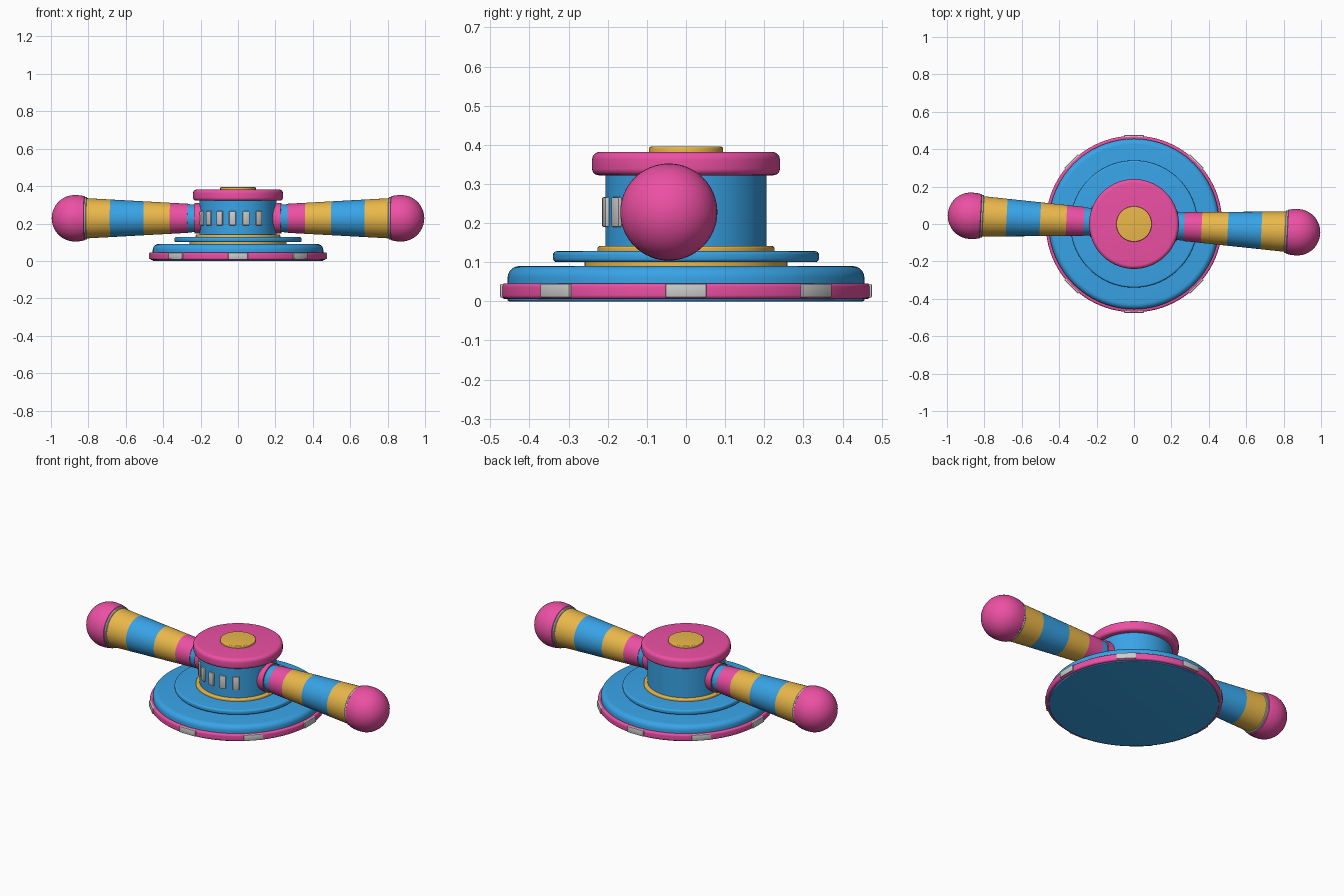
import bpy, bmesh
from math import sin, cos, pi, radians, atan2
from mathutils import Matrix, Vector

if "Cube" in bpy.data.objects:
    bpy.data.objects.remove(bpy.data.objects["Cube"])

COL = {"pink": (0.84, 0.08, 0.37, 1), "blue": (0.04, 0.37, 0.80, 1),
       "yellow": (0.83, 0.48, 0.07, 1)}
MATS = {}
for key, rgba in COL.items():
    MATS[key] = bpy.data.materials.new(key)
    MATS[key].diffuse_color = rgba


def finish(bm, name, colour, matrix):
    bmesh.ops.recalc_face_normals(bm, faces=bm.faces)
    mesh = bpy.data.meshes.new(name)
    bm.to_mesh(mesh)
    bm.free()
    ob = bpy.data.objects.new(name, mesh)
    bpy.context.collection.objects.link(ob)
    ob.matrix_world = matrix
    if colour:
        mesh.materials.append(MATS[colour])
    bpy.context.view_layer.objects.active = ob
    bpy.ops.object.select_all(action='DESELECT')
    ob.select_set(True)
    bpy.ops.object.shade_smooth_by_angle(angle=radians(35))
    return ob


def lathe(name, profile, colour, matrix=Matrix(), n=96):
    """Closed solid of revolution around local z from (radius, z) points."""
    bm = bmesh.new()
    rings = [[bm.verts.new((r * cos(2 * pi * i / n), r * sin(2 * pi * i / n), z))
              for i in range(n)] for r, z in profile]
    for a, b in zip(rings, rings[1:]):
        for i in range(n):
            j = (i + 1) % n
            bm.faces.new((a[i], a[j], b[j], b[i]))
    bm.faces.new(rings[0][::-1])
    bm.faces.new(rings[-1])
    return finish(bm, name, colour, matrix)


def disc(name, r, z0, z1, colour, bottom=0.0, top=0.0):
    """Disc with rounded lower and upper rims."""
    arc = [radians(15 * k) for k in range(7)]
    low = [(r - bottom + bottom * sin(a), z0 + bottom - bottom * cos(a)) for a in arc] if bottom else [(r, z0)]
    high = [(r - top + top * cos(a), z1 - top + top * sin(a)) for a in arc] if top else [(r, z1)]
    return lathe(name, low + high, colour)


def block(name, size, matrix, bevel):
    bm = bmesh.new()
    bmesh.ops.create_cube(bm, size=1, matrix=Matrix.Diagonal((*size, 1)))
    bmesh.ops.bevel(bm, geom=bm.edges[:], offset=bevel, segments=2, profile=0.5, affect='EDGES')
    return finish(bm, name, None, matrix)


# stacked base
disc("base_plate", 0.456, 0.0, 0.09, "blue", 0.004, 0.03)
disc("base_bumper", 0.472, 0.006, 0.046, "pink", 0.01, 0.01)
disc("lower_trim", 0.26, 0.085, 0.105, "yellow")
disc("upper_plate", 0.34, 0.10, 0.128, "blue", 0.01, 0.01)
disc("upper_trim", 0.226, 0.12, 0.141, "yellow", 0, 0.006)

# hub and cap
disc("hub", 0.206, 0.13, 0.33, "blue")
disc("hub_cap", 0.24, 0.322, 0.382, "pink", 0.017, 0.02)
disc("cap_button", 0.095, 0.375, 0.395, "yellow", 0, 0.005)

# grey tabs around the bumper
for k in range(8):
    block(f"bumper_tab_{k}", (0.03, 0.105, 0.035),
          Matrix.Rotation(k * pi / 4, 4, 'Z') @ Matrix.Translation((0.46, 0, 0.027)), 0.003)

# grey vents on the front of the hub
for k in range(6):
    a = radians(-90 - 68 + 20 * k)
    block(f"hub_vent_{k}", (0.025, 0.036, 0.076),
          Matrix.Rotation(a, 4, 'Z') @ Matrix.Translation((0.2025, 0, 0.228)), 0.004)

# two opposite striped arms with rounded ends
BANDS = [("collar", 0.17, 0.232, "pink"), ("neck", 0.232, 0.268, "blue"),
         ("stripe_a", 0.268, 0.362, "pink"), ("stripe_b", 0.362, 0.502, "yellow"),
         ("stripe_c", 0.502, 0.682, "blue"), ("stripe_d", 0.682, 0.815, "yellow")]
dome = [(0.113, 0.818), (0.118, 0.822), (0.122, 0.84), (0.124, 0.865)]
dome += [(0.124 * cos(radians(a)), 0.875 + 0.122 * sin(radians(a))) for a in range(0, 90, 8)]
dome += [(0.001, 0.997)]


def arm_radius(t):
    return 0.074 + 0.033 * (t - 0.2) / 0.6


tilt = atan2(-0.045, 0.89)
for side, turn in (("right", tilt), ("left", tilt + pi)):
    m = (Matrix.Translation((0, 0, 0.228)) @ Matrix.Rotation(turn, 4, 'Z')
         @ Matrix.Rotation(pi / 2, 4, 'Y'))
    for part, t0, t1, colour in BANDS:
        grow = 0.006 if part == "collar" else -0.002 if part == "neck" else 0
        lathe(f"{side}_arm_{part}", [(arm_radius(t0) + grow, t0), (arm_radius(t1) + grow, t1)],
              colour, m, 64)
    lathe(f"{side}_arm_ring", [(0.111, 0.808), (0.114, 0.811), (0.114, 0.822)], None, m, 64)
    lathe(f"{side}_arm_end", dome, "pink", m, 64)

for m in bpy.data.materials:
    if m.users and not m.is_grease_pencil:
        m.use_nodes = True
        m.node_tree.nodes["Principled BSDF"].inputs["Base Color"].default_value = m.diffuse_color
